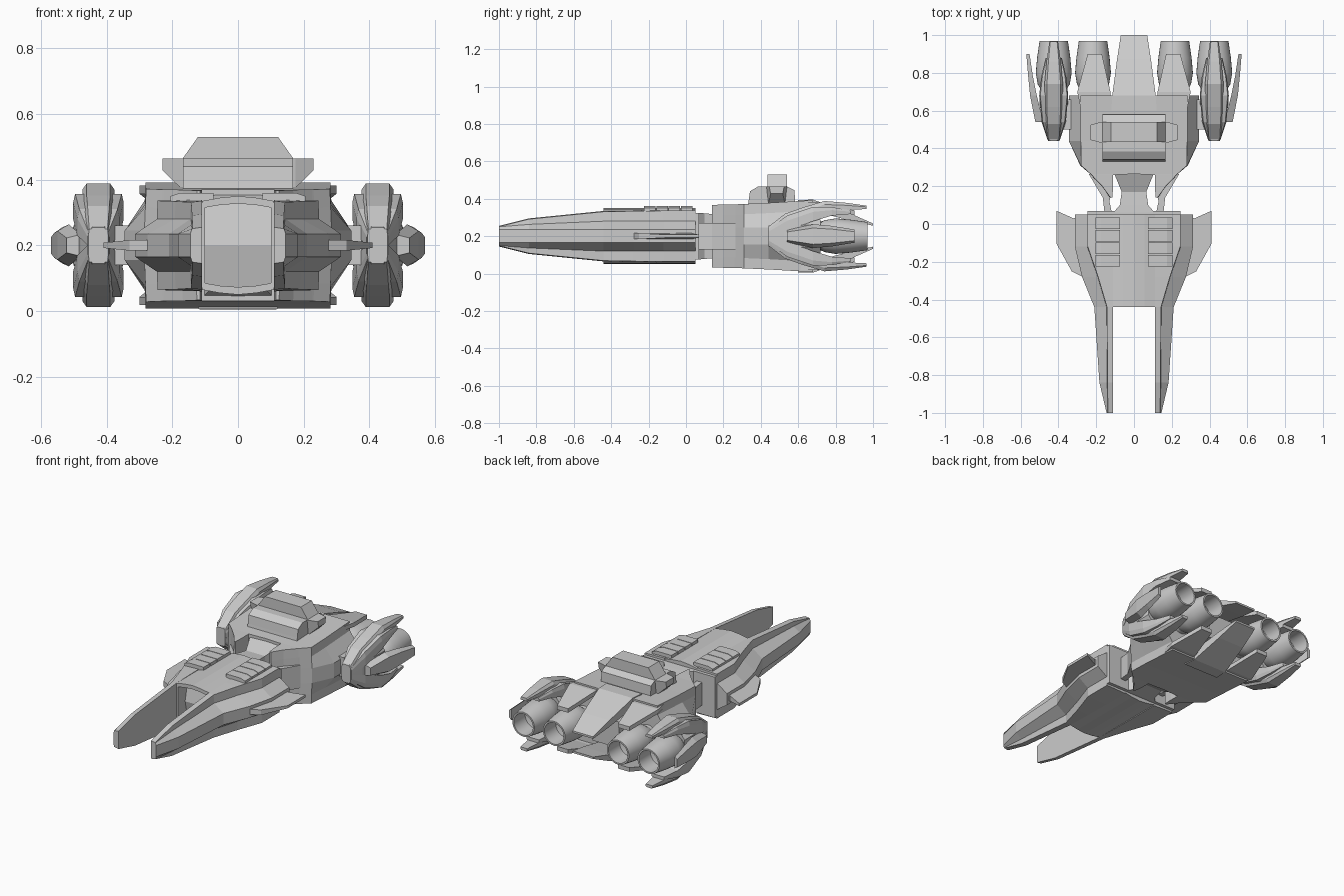
import bpy, bmesh, math

cube = bpy.data.objects.get("Cube")
if cube:
    bpy.data.objects.remove(cube)

MID = 0.2  # height of the horizontal symmetry plane
grey = bpy.data.materials.new("hull_grey")
grey.use_nodes = True
grey.diffuse_color = (0.6, 0.6, 0.6, 1)
grey.node_tree.nodes["Principled BSDF"].inputs["Base Color"].default_value = (0.6, 0.6, 0.6, 1)


def finish(name, bm, mirror=False, flip=False):
    """Turn a bmesh into an object, mirrored left-right and/or top-bottom."""
    if flip:
        copy = bmesh.ops.duplicate(bm, geom=bm.verts[:] + bm.edges[:] + bm.faces[:])
        for v in copy["geom"]:
            if isinstance(v, bmesh.types.BMVert):
                v.co.z = 2 * MID - v.co.z
    if mirror:
        copy = bmesh.ops.duplicate(bm, geom=bm.verts[:] + bm.edges[:] + bm.faces[:])
        for v in copy["geom"]:
            if isinstance(v, bmesh.types.BMVert):
                v.co.x *= -1
    bmesh.ops.recalc_face_normals(bm, faces=bm.faces[:])
    mesh = bpy.data.meshes.new(name)
    bm.to_mesh(mesh)
    bm.free()
    mesh.materials.append(grey)
    obj = bpy.data.objects.new(name, mesh)
    bpy.context.collection.objects.link(obj)
    return obj


def loft(name, rings, **kw):
    """Bridge equal-length rings of 3D points and cap both ends."""
    bm = bmesh.new()
    loops = [[bm.verts.new(p) for p in r] for r in rings]
    n = len(loops[0])
    for a, b in zip(loops, loops[1:]):
        for i in range(n):
            j = (i + 1) % n
            bm.faces.new((a[i], a[j], b[j], b[i]))
    bm.faces.new(loops[0])
    bm.faces.new(loops[-1])
    return finish(name, bm, **kw)


def upright(half):
    """Close an upper half outline with its reflection below MID."""
    return half + [(x, 2 * MID - z) for x, z in reversed(half)]


def both(half, centre=0):
    """Close a right-hand outline with its left reflection, about a centre x."""
    return [(centre + x, z) for x, z in half] + [(centre - x, z) for x, z in reversed(half)]


def ring(y, pts):
    return [(x, y, z) for x, z in pts]


def box(name, x0, x1, y0, y1, z0, z1, **kw):
    pts = [(x0, z0), (x1, z0), (x1, z1), (x0, z1)]
    return loft(name, [ring(y0, pts), ring(y1, pts)], **kw)


def plate(name, outline, z0, z1, **kw):
    return loft(name, [[(x, y, z) for x, y in outline] for z in (z0, z1)], **kw)


# Forward hull sides: upright upper and lower bands with a ridge between, ending in prongs
stations = [(-1, .138, .145, .255, .25), (-.84, .14, .183, .295, .263),
            (-.44, .143, .21, .335, .28), (-.28, .19, .275, .338, .28),
            (-.12, .245, .313, .34, .28), (.05, .245, .313, .34, .28)]
loft("hull_sides", [ring(y, upright([(.11, t), (a, t - .004), (a + .002, u), (c, .235)]))
                    for y, a, c, t, u in stations], mirror=True)

# Arched deck and belly with a recessed bay between the prongs
arch = [(.11, .335), (.055, .345), (0, .35)]
under = [(.10, .315), (.055, .323), (0, .327)]
section = arch + [(-x, z) for x, z in arch[1::-1]]
section += [(-x, z) for x, z in under] + under[1::-1]
loft("center_deck", [ring(-.44, section), ring(.05, section)], flip=True)
box("bay_frame", .10, .112, -.44, .0, .07, .33, mirror=True)
loft("bay_wall", [[(x, -.34, .07), (x, -.37, .2), (x, -.34, .33), (x, .05, .33), (x, .05, .07)]
                  for x in (-.11, .11)])

# Ribbed pads on the deck
for i in range(4):
    y = -.225 + i * .066
    pad = [(.075, .33), (.075, .36), (.175, .36), (.205, .35), (.205, .33)]
    loft("deck_pad", [ring(y, pad), ring(y + .062, pad)], mirror=True)

# Side winglets
wing = [(.26, .05), (.32, .03), (.41, .07), (.41, -.105), (.33, -.25), (.27, -.28)]
loft("winglets", [[(x, y, MID + s * (.016 if x < .35 else .008)) for x, y in wing]
                  for s in (-1, 1)], mirror=True)

# Neck and docking clamps
neck = [(.03, .12, .125), (.06, .11, .125), (.1, .075, .122), (.17, .065, .115), (.28, .11, .16)]
loft("neck", [ring(y, both([(w, MID - h), (w, MID + h)])) for y, w, h in neck])
box("rear_collar", .10, .245, .03, .07, .075, .325, mirror=True)
plate("docking_clamps", [(.115, .05), (.155, .05), (.165, .14), (.24, .265),
                         (.2, .265), (.12, .16), (.13, .12)], .13, .27, mirror=True)

# Rear hull halves: notched around the neck, then closed at the centre line
rear = [(.14, .115, .125, .13, .367), (.2, .11, .168, .17, .369), (.26, .11, .225, .228, .37),
        (.265, 0, .23, .232, .37), (.31, 0, .28, .285, .372), (.44, 0, .282, .345, .378),
        (.68, 0, .282, .345, .392)]
loft("rear_hull", [ring(y, upright([(i, z), (t, z), (t + .002, z - .055), (w, .245)]))
                   for y, i, t, w, z in rear], mirror=True)

# Tail plates above and below, with the core between them
loft("tail_plates", [ring(y, both([(w, z), (w, z - h)])) for y, w, z, h in
                     [(.6, .12, .394, .06), (.68, .115, .395, .06),
                      (.87, .09, .325, .04), (1, .07, .268, .012)]], flip=True)
box("tail_core", -.09, .09, .66, .78, .12, .28)

# Inner engine fins
loft("engine_fins", [ring(y, [(a, t), (b, t), (b, t - .025), (a, t - .025)])
                     for y, a, b, t in [(.6, .12, .28, .382), (.7, .125, .3, .382),
                                        (.9, .17, .245, .338)]], mirror=True, flip=True)


# Hollow engine nozzles, spun from one profile
def nozzle(name, cx):
    profile = [(0, .55), (.06, .55), (.06, .7), (.085, .74), (.095, .8), (.088, .88),
               (.075, .97), (.065, .97), (.065, .86), (0, .84)]
    bm = bmesh.new()
    vs = [bm.verts.new((cx + r, y, MID)) for r, y in profile]
    es = [bm.edges.new(p) for p in zip(vs, vs[1:])]
    bmesh.ops.spin(bm, geom=vs + es, cent=(cx, 0, MID), axis=(0, 1, 0),
                   angle=math.tau, steps=32)
    bmesh.ops.remove_doubles(bm, verts=bm.verts[:], dist=1e-4)
    obj = finish(name, bm, mirror=True)
    bpy.context.view_layer.objects.active = obj
    obj.select_set(True)
    bpy.ops.object.shade_smooth_by_angle(angle=math.radians(25))
    obj.select_set(False)


nozzle("inner_nozzles", .217)
nozzle("outer_nozzles", .425)

# Outer engine pods
C = .425
pods = [(.44, .03, .055), (.52, .055, .08), (.64, .076, .1), (.72, .07, .09)]
loft("pod_cores", [ring(y, both([(w * .6, MID - h), (w, MID - h * .6),
                                 (w, MID + h * .6), (w * .6, MID + h)], C))
                   for y, w, h in pods], mirror=True)
box("pod_struts", .3, .38, .5, .66, .14, .26, mirror=True)


# Claw shells over and under each pod: a broad shell with a narrow raised ridge
def claw(name, rows):
    loft(name, [ring(y, both([(a, t), (b, t - .35 * (t - u)), (b, u)], C))
                for y, a, b, t, u in rows], mirror=True, flip=True)


claw("claw_shells", [(.445, .03, .033, .24, .2), (.54, .058, .064, .31, .23),
                     (.68, .071, .077, .357, .28), (.78, .06, .066, .355, .31),
                     (.88, .038, .043, .338, .318)])
claw("claw_ridges", [(.44, .028, .03, .25, .2), (.53, .033, .045, .32, .24),
                     (.62, .036, .049, .352, .28), (.74, .036, .049, .388, .335),
                     (.86, .028, .038, .378, .34), (.965, .018, .023, .363, .345)])

# Swept outer fins
fins = [(.54, .48, .522, .03), (.68, .515, .55, .058), (.78, .535, .56, .05), (.9, .553, .57, .032)]
loft("outer_fins", [ring(y, [(a, MID - h * 1.1), (b, MID - h * .75),
                             (b, MID + h * .75), (a, MID + h * 1.1)])
                    for y, a, b, h in fins], mirror=True)

# Bridge tower
loft("bridge_base", [[(x, y, z) for y, z in [(.33, .36), (.335, .39), (.342, .44), (.385, .465),
                                              (.54, .465), (.58, .445), (.585, .36)]]
                     for x in (-.168, .168)])
loft("bridge_top", [ring(y, both([(.168, .455), (.168, .465), (.122, .53)])) for y in (.435, .54)])
loft("bridge_wings", [[(x, .485 - d, .465), (x, .485 + d, .465), (x, .485 + d * .8, z),
                       (x, .485 - d * .8, z)] for x, d, z in
                      [(-.23, .04, .428), (-.175, .055, .375), (.175, .055, .375),
                       (.23, .04, .428)]])
